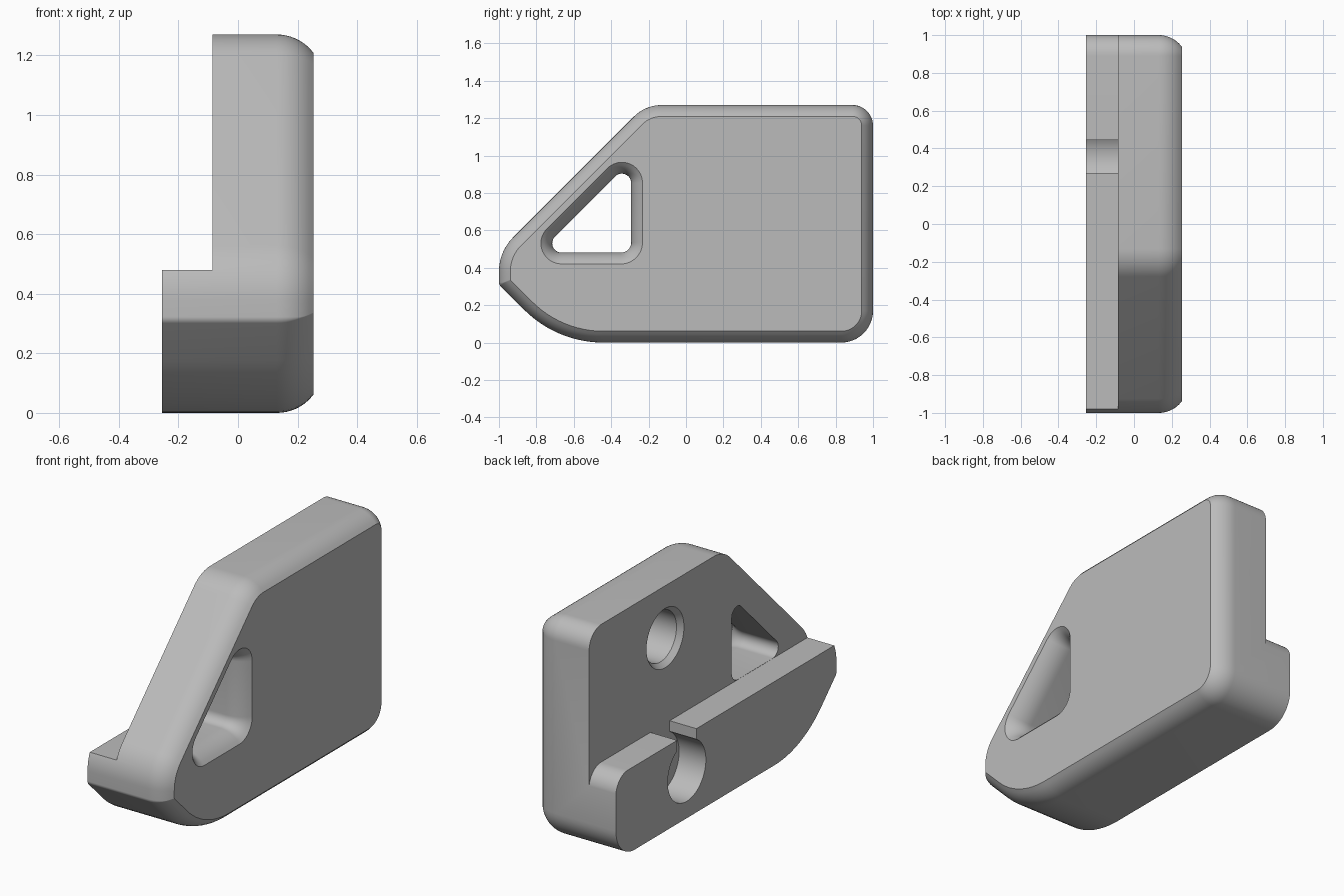
import bpy
import bmesh
import math
from mathutils import Vector

if "Cube" in bpy.data.objects:
    bpy.data.objects.remove(bpy.data.objects["Cube"], do_unlink=True)

# One plain grey for the whole part
grey = bpy.data.materials.new("light_grey")
grey.use_nodes = True
colour = (0.5, 0.5, 0.5, 1)
grey.diffuse_color = colour
grey.node_tree.nodes["Principled BSDF"].inputs["Base Color"].default_value = colour


def rounded(corners, inset=0.0, steps=12):
    """Counter-clockwise (y, z, radius) corners -> rounded outline, moved inwards."""
    pts = []
    n = len(corners)
    for i, (y, z, r) in enumerate(corners):
        p = Vector((y, z))
        a = (p - Vector(corners[i - 1][:2])).normalized()
        b = (Vector(corners[(i + 1) % n][:2]) - p).normalized()
        na, nb = Vector((-a.y, a.x)), Vector((-b.y, b.x))
        mid = (na + nb) / (1 + na.dot(nb))
        p = p + mid * inset
        if r == 0:
            pts.append(p)
            continue
        r = max(r - inset, 0.005)
        centre = p + mid * r
        turn = na.angle(nb)
        start = math.atan2(-na.y, -na.x)
        for k in range(steps + 1):
            t = start + turn * k / steps
            pts.append(centre + r * Vector((math.cos(t), math.sin(t))))
    return pts


def arc(cy, cz, r, start=0.0, end=2 * math.pi, steps=64):
    return [Vector((cy + r * math.cos(start + (end - start) * k / steps),
                    cz + r * math.sin(start + (end - start) * k / steps)))
            for k in range(steps)]


def loft(name, sections):
    """Solid through (x, outline) sections."""
    bm = bmesh.new()
    rings = [[bm.verts.new((x, p.x, p.y)) for p in pts] for x, pts in sections]
    for lo, hi in zip(rings, rings[1:]):
        for i in range(len(lo)):
            j = (i + 1) % len(lo)
            bm.faces.new((lo[i], lo[j], hi[j], hi[i]))
    bm.faces.new(rings[0][::-1])
    bm.faces.new(rings[-1])
    bmesh.ops.recalc_face_normals(bm, faces=bm.faces[:])
    mesh = bpy.data.meshes.new(name)
    bm.to_mesh(mesh)
    bm.free()
    mesh.materials.append(grey)
    obj = bpy.data.objects.new(name, mesh)
    bpy.context.collection.objects.link(obj)
    return obj


def cut(target, cutter):
    cutter.hide_render = True
    mod = target.modifiers.new("cut", 'BOOLEAN')
    mod.operation = 'DIFFERENCE'
    mod.solver = 'EXACT'
    mod.object = cutter
    bpy.context.view_layer.objects.active = target
    bpy.ops.object.modifier_apply(modifier=mod.name)
    bpy.data.objects.remove(cutter, do_unlink=True)


# Rounded rim: part of an arc that starts at FILLET_X and ends at the flat face
OUTER_X, LEDGE_X, WALL_X, FILLET_X, FILLET_R = 0.253, -0.255, -0.085, 0.13, 0.155
rim = []
for k in range(9):
    dx = (OUTER_X - FILLET_X) * k / 8
    rim.append((FILLET_X + dx, FILLET_R - math.sqrt(FILLET_R ** 2 - dx ** 2)))

# Plate body
outline = [(1, 0, 0.17), (1, 1.27, 0.11), (-0.217, 1.27, 0.21),
           (-1, 0.487, 0.26), (-1, 0.31, 0.03), (-0.69, 0, 0.6)]
body = loft("plate_body", [(LEDGE_X, rounded(outline))]
            + [(x, rounded(outline, d)) for x, d in rim])

# Recess above the ledge, leaving a rounded back corner on the ledge
recess = [(-1.3, 0.48, 0), (-1.3, 1.6, 0), (1.3, 1.6, 0), (1.3, 0.3, 0),
          (1.001, 0.3, 0), (1.001, 0.48, 0)]
profile = [Vector(c[:2]) for c in recess[:-1]]
profile += arc(0.891, 0.37, 0.11, 0, math.pi / 2, 12)
profile.append(Vector((0.891, 0.48)))
cut(body, loft("recess_cutter", [(-0.4, profile), (WALL_X, profile)]))

# Triangular window with a flared rim
window = [(-0.293, 0.481, 0.055), (-0.293, 0.974, 0.05), (-0.786, 0.481, 0.05)]
sections = [(WALL_X - 0.02, rounded(window))]
sections += [(x, rounded(window, -d)) for x, d in rim]
sections.append((OUTER_X + 0.02, rounded(window, -rim[-1][1])))
cut(body, loft("window_cutter", sections))

# Blind round hole with a chamfered mouth
cut(body, loft("round_hole_cutter", [
    (WALL_X - 0.02, arc(0.31, 0.97, 0.17)), (WALL_X, arc(0.31, 0.97, 0.17)),
    (WALL_X + 0.03, arc(0.31, 0.97, 0.145)), (0.17, arc(0.31, 0.97, 0.145))]))

# Keyhole slot in the ledge
SLOT_Y, SLOT_Z, SLOT_R, NECK = 0.357, 0.27, 0.173, 0.0875
gap = math.asin(NECK / SLOT_R)
keyhole = arc(SLOT_Y, SLOT_Z, SLOT_R, math.pi / 2 + gap, math.pi * 2.5 - gap, 56)
keyhole += [Vector((SLOT_Y + NECK, SLOT_Z + SLOT_R * math.cos(gap))),
            Vector((SLOT_Y + NECK, 0.5)), Vector((SLOT_Y - NECK, 0.5))]
cut(body, loft("keyhole_cutter", [(-0.4, keyhole), (WALL_X, keyhole)]))

# Smooth curves, sharp edges
bpy.ops.object.select_all(action='DESELECT')
body.select_set(True)
bpy.context.view_layer.objects.active = body
bpy.ops.object.shade_smooth_by_angle(angle=math.radians(25))
